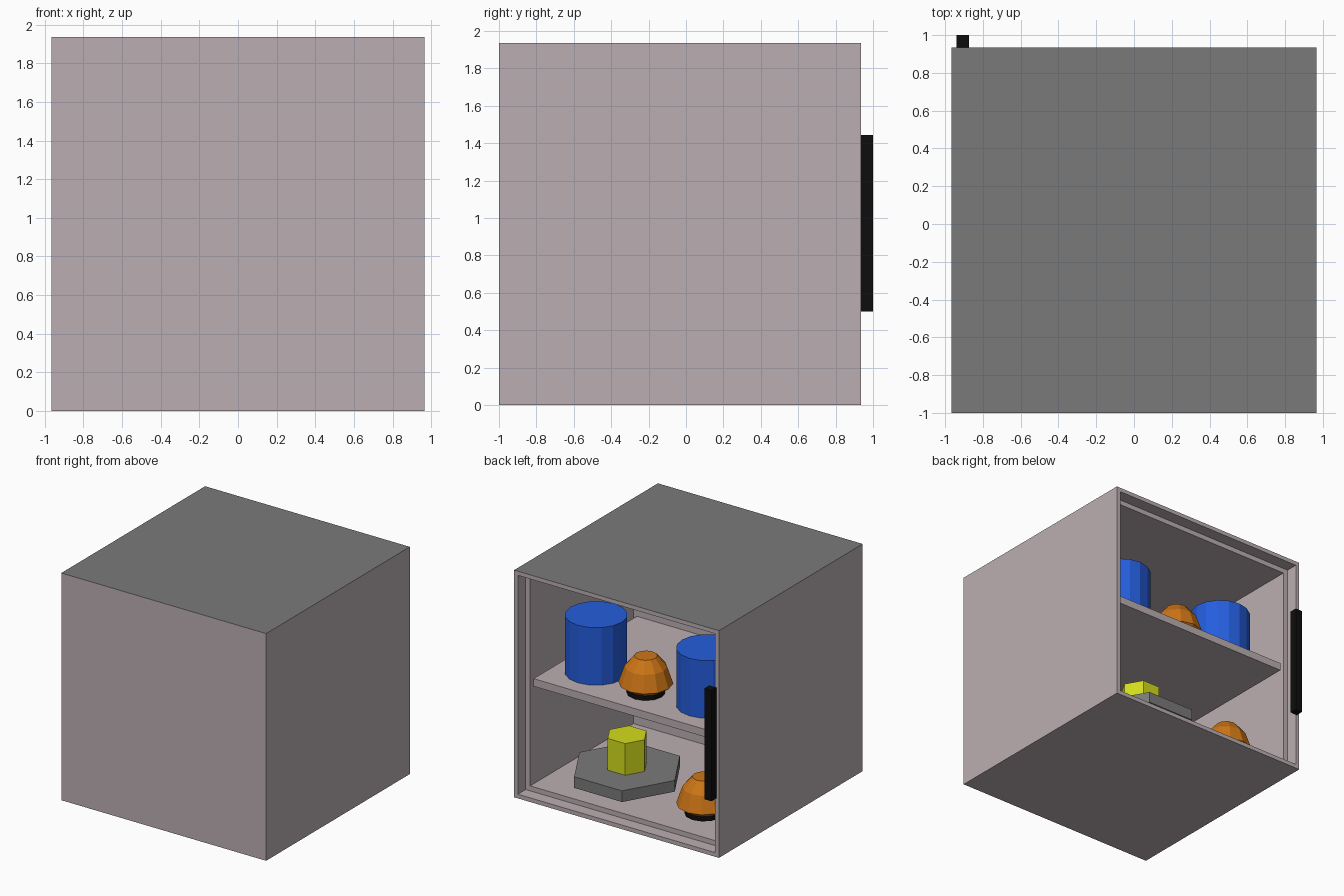
import bpy, bmesh
from math import cos, sin, tau
from mathutils import Vector

if "Cube" in bpy.data.objects:
    bpy.data.objects.remove(bpy.data.objects["Cube"])


def material(name, rgb):
    m = bpy.data.materials.new(name)
    m.diffuse_color = (*rgb, 1)
    m.use_nodes = True
    m.node_tree.nodes["Principled BSDF"].inputs["Base Color"].default_value = m.diffuse_color
    return m


PALE = material("pale_enamel", (0.50, 0.43, 0.445))
GREY = material("mid_grey", (0.195, 0.195, 0.195))
BLACK = material("black", (0.004, 0.004, 0.004))
BLUE = material("blue", (0.018, 0.11, 0.72))
ORANGE = material("orange", (0.62, 0.18, 0.008))
YELLOW = material("yellow", (0.66, 0.72, 0.012))


def finish(name, bm, *mats):
    me = bpy.data.meshes.new(name)
    bm.normal_update()
    bm.to_mesh(me)
    bm.free()
    ob = bpy.data.objects.new(name, me)
    for m in mats:
        me.materials.append(m)
    bpy.context.collection.objects.link(ob)
    return ob


def box_mesh(lo, hi):
    bm = bmesh.new()
    bmesh.ops.create_cube(bm, size=1)
    lo, hi = Vector(lo), Vector(hi)
    for v in bm.verts:
        v.co = (lo + hi) / 2 + v.co * (hi - lo)
    bm.normal_update()
    return bm


def turned(name, profile, sides, loc, mat):
    """Stack of (radius, height) rings, capped at both ends."""
    bm = bmesh.new()
    rings = [[bm.verts.new((loc[0] + r * cos(tau * i / sides),
                            loc[1] + r * sin(tau * i / sides), loc[2] + z))
              for i in range(sides)] for r, z in profile]
    for a, b in zip(rings, rings[1:]):
        for i in range(sides):
            j = (i + 1) % sides
            bm.faces.new((a[i], a[j], b[j], b[i]))
    bm.faces.new(rings[0][::-1])
    bm.faces.new(rings[-1])
    return finish(name, bm, mat)


# cabinet: one shell, opening stepped inwards from the +y face
bm = box_mesh((-0.965, -1, 0), (0.965, 0.935, 1.935))
face = max(bm.faces, key=lambda f: f.normal.y)
for border, depth in ((0.05, 0.105), (0.06, 1.39)):
    bmesh.ops.inset_region(bm, faces=[face], thickness=border)
    face = bmesh.ops.extrude_discrete_faces(bm, faces=[face])["faces"][0]
    bmesh.ops.translate(bm, verts=face.verts, vec=(0, -depth, 0))
bm.normal_update()
for f in bm.faces:
    if f.normal.z > 0.9 and f.calc_center_median().z > 1.9:
        f.material_index = 1
finish("cabinet", bm, PALE, GREY)

# shelf and door handle
finish("shelf", box_mesh((-0.855, -0.56, 0.935), (0.855, 0.83, 1.0)), PALE)
finish("handle", box_mesh((-0.94, 0.935, 0.5), (-0.874, 1.0, 1.445)), BLACK)

# blue canisters on the shelf
for side, x in (("left", 0.525), ("right", -0.525)):
    turned("canister_" + side, [(0.243, 0), (0.243, 0.49)], 16, (x, 0.46, 1.003), BLUE)

# orange domes on black bases
for level, loc in (("upper", (0, 0.54, 1.0)), ("lower", (-0.535, 0.525, 0.108))):
    turned("dome_base_" + level, [(0.15, 0), (0.15, 0.045)], 12, loc, BLACK)
    turned("dome_" + level, [(0.15, 0.04), (0.213, 0.085), (0.165, 0.225), (0.09, 0.315)],
           12, loc, ORANGE)

# hexagonal plate with a yellow block
turned("plate", [(0.45, 0), (0.45, 0.095)], 6, (0.274, 0.402, 0.15), GREY)
turned("yellow_block", [(0.165, 0), (0.165, 0.27)], 6, (0.274, 0.402, 0.245), YELLOW)
